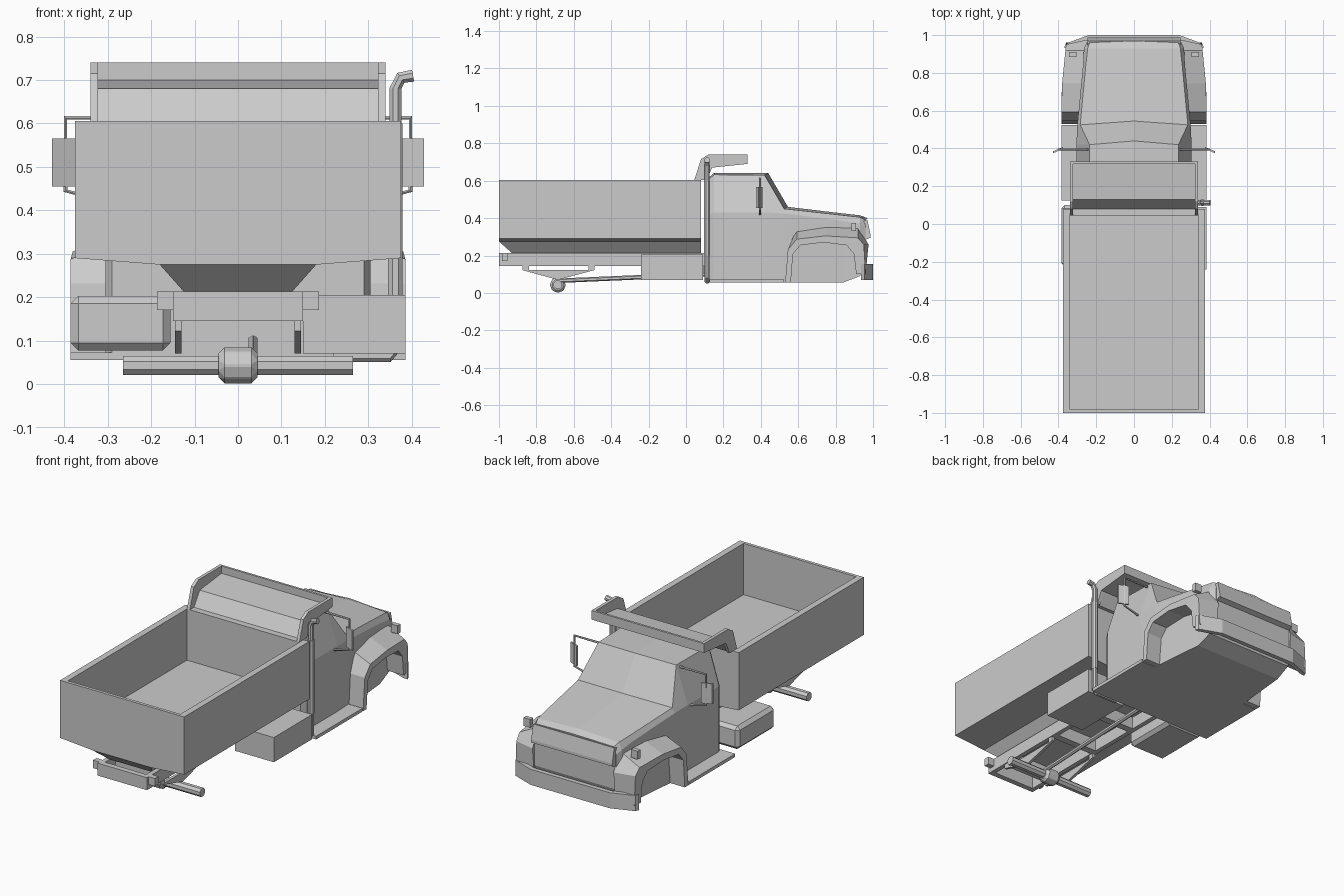
import bpy, bmesh
from math import sin, cos, pi
from mathutils import Vector

default_object = bpy.data.objects.get("Cube")
if default_object:
    bpy.data.objects.remove(default_object, do_unlink=True)

grey = bpy.data.materials.new("plain_grey")
grey.use_nodes = True
shade = (.6, .6, .6, 1)
grey.diffuse_color = shade
grey.node_tree.nodes["Principled BSDF"].inputs["Base Color"].default_value = shade


def finish(name, bm, bevel=None, mirror=False):
    """Turn a bmesh into an object, with optional chamfers and a twin across x."""
    bmesh.ops.recalc_face_normals(bm, faces=bm.faces)
    mesh = bpy.data.meshes.new(name)
    bm.to_mesh(mesh)
    bm.free()
    mesh.materials.append(grey)
    part = bpy.data.objects.new(name, mesh)
    bpy.context.scene.collection.objects.link(part)
    if bevel:
        chamfer = part.modifiers.new("Chamfer", "BEVEL")
        chamfer.width = bevel
        chamfer.segments = 1
    if mirror:
        part.modifiers.new("Twin", "MIRROR")
    return part


def loft(name, rings, **options):
    """Skin closed rings of equal length and cap both ends."""
    bm = bmesh.new()
    rows = [[bm.verts.new(point) for point in ring] for ring in rings]
    for lower, upper in zip(rows, rows[1:]):
        for i in range(len(lower)):
            bm.faces.new((lower[i - 1], lower[i], upper[i], upper[i - 1]))
    bm.faces.new(rows[0])
    bm.faces.new(rows[-1])
    return finish(name, bm, **options)


def rectangle(left, right, back, front, z):
    return [(left, back, z), (right, back, z), (right, front, z), (left, front, z)]


def block(name, x, y, z, **options):
    return loft(name, [rectangle(*x, *y, height) for height in z], **options)


def side_plate(name, outline, x, **options):
    """Extrude a (y, z) outline across x."""
    return loft(name, [[(across, *point) for point in outline] for across in x], **options)


def tube(name, path, radius, sides=8, **options):
    """Round bar of constant radius along a path."""
    path = [Vector(point) for point in path]
    rings = []
    for i, point in enumerate(path):
        before, after = path[max(i - 1, 0)], path[min(i + 1, len(path) - 1)]
        turn = Vector((0, 0, 1)).rotation_difference(after - before)
        angles = [2 * pi * (k + .5) / sides for k in range(sides)]
        rings.append([point + turn @ Vector((cos(a), sin(a), 0)) * radius for a in angles])
    return loft(name, rings, **options)


def both(half):
    return (-half, half)


# Dump box: open shell, shallow belly and tapered trough
rear, box_end, box_half = -1, .08, .375
rim, floor, wall = .605, .29, .035
belly_half, belly, trough_half, trough = .18, .275, .125, .213


def box_ring(half, z, inset_back=0, inset_front=0):
    return rectangle(-half, half, rear + inset_back, box_end - inset_front, z)


base = box_ring(box_half, floor)
belly_ring = box_ring(belly_half, belly)
loft("dump_box", [base, box_ring(box_half, rim),
                  box_ring(box_half - wall, rim, wall / 2, wall),
                  box_ring(box_half - wall, floor + wall, wall / 2, wall)])
loft("box_belly", [base, belly_ring])
loft("box_trough", [belly_ring, box_ring(trough_half, trough, inset_back=2 * wall)])

# Cab guard: sloping panel, visor with raised lip, and side cheeks
guard_half, guard_top, guard_end, visor = .34, .74, .33, .69
lip = guard_end - .012
side_plate("guard_panel", [(box_end, rim), (.13, .68), (lip, .7), (lip, guard_top),
                           (guard_end, guard_top), (guard_end, visor), (.14, .67), (.1, rim)],
           both(guard_half))
side_plate("guard_cheeks", [(.045, rim), (box_end, .715), (.12, guard_top), (guard_end, guard_top),
                            (guard_end, visor), (.14, .67), (.11, rim)],
           (guard_half - wall / 2, guard_half), mirror=True)


# Cab and hood: each section has a sill, a belt and a crowned top
def cab_section(y, sill, half, belt, top_half, top, bow=0):
    crown = (0, y + bow, top + .01)
    right = [(half, y, sill), (half, y, belt), (top_half, y, top)]
    left = [(-x, *rest) for x, *rest in reversed(right)]
    return right + [crown] + left


under, cab_half, cab_back, cowl = .055, .305, .125, .525
loft("cab_and_hood", [
    cab_section(cab_back, under, .29, .42, .23, .61),
    cab_section(.15, under, cab_half, .43, .24, .632),
    cab_section(.42, under, cab_half, .43, .235, .63, bow=.02),
    cab_section(cowl, under, .3, .425, .285, .45, bow=.02),
    cab_section(.84, under, .27, .385, .255, .415),
    cab_section(.93, .09, .265, .37, .245, .405),
    cab_section(.96, .16, .25, .35, .235, .39, bow=.01)])

# Upper nose panel with the grille tucked in beneath it
side_plate("nose_panel", [(.9, .37), (.97, .39), (.987, .31), (.987, .295), (.96, .285),
                          (.95, .16), (.9, .16)], both(.245))


# Fenders: rounded-square arches, tapered forward and raised toward the hood
def arch(middle, reach, height, front_power):
    points = []
    for step in range(7):
        across, up = cos(pi * step / 6), sin(pi * step / 6)
        power = front_power if across > 0 else .5
        y = middle + reach * abs(across) ** power * (1 if across > 0 else -1)
        z = under + height * max(up, 0) ** power
        points.append((y, max(z, .1) if across > 0 else z))
    return points


outer_arch = arch(.745, .215, .25, front_power=.3)
wheel_arch = arch(.735, .175, .215, front_power=.5)[::-1]
flank = .385


def fender_outside(y, z):
    return (flank - max(0, y - .7) / 10, y, z)


def fender_inside(y, z):
    rise = .06 if z > .28 else 0
    push = .025 if y > .92 and z > .2 else 0
    return (.245, y + push, z + rise)


loft("fenders", [[fender_inside(*p) for p in outer_arch] + [fender_inside(y, min(z, .275)) for y, z in wheel_arch],
                 [fender_outside(*p) for p in outer_arch + wheel_arch]], mirror=True)
block("marker_lights", (.305, .345), (.885, .91), (.33, .375), mirror=True)
block("steps", (.28, flank), (cab_back, cowl), (under, under + .018), mirror=True)

# Front bumper wrapping round the corners
bumper_half = [(.24, 1), (.362, .955), (.37, .935), (.35, .935), (.235, .975)]
bumper = bumper_half + [(-x, y) for x, y in reversed(bumper_half)]
loft("front_bumper", [[(*point, z) for point in bumper] for z in (.07, .155)])

# Mirrors and their bent brackets
mirror_y, arm_x = .395, .397
mirror_plate = [(.375, .398), (.428, .375), (.428, .385), (.375, .408)]
loft("mirrors", [[(*point, z) for point in mirror_plate] for z in (.455, .565)], mirror=True)
arm = [(.23, .613), (arm_x, .613), (arm_x, .445), (.3, .42)]
tube("mirror_arms", [(x, mirror_y, z) for x, z in arm], .006, sides=6, mirror=True)

# Chassis rails, cross pieces and rear plate
rail_low, rail_x = .145, (.125, .15)
block("chassis_rails", rail_x, (rear, .15), (rail_low, trough), mirror=True)
block("rear_stops", (.15, .187), (rear + .015, rear + .045), (.17, trough), mirror=True)
block("rear_plate", both(rail_x[1]), (rear, rear + .03), (rail_low, trough))
for y in (-.88, -.5, -.2):
    block("crossmember", both(rail_x[0]), (y, y + .04), (rail_low, trough))

# Leaf springs hang below the rails with a gap above
axle_y, axle_z = -.685, .043
spring_top, spring_gap = rail_low, .122
side_plate("leaf_springs", [(-.875, spring_top), (-.875, spring_gap), (axle_y, .07),
                            (-.49, spring_gap), (-.49, spring_top), (-.52, spring_top),
                            (-.52, spring_gap), (-.84, spring_gap), (-.84, spring_top)],
           (.13, rail_low), mirror=True)

# Rear axle, differential and drive shaft
tube("rear_axle", [(x, axle_y, axle_z) for x in both(.265)], .024)
tube("differential", [(x, axle_y, axle_z) for x in both(.045)], .045, bevel=.014)
shaft_x = .035
tube("drive_shaft", [(shaft_x, axle_y, .065), (shaft_x, cab_back, .1)], .012, sides=6)

# Fuel tank and battery box
block("fuel_tank", (-flank, -.155), (-.225, .1), (.077, .203), bevel=.018)
block("battery_box", (.15, flank), (-.24, .09), (.07, .205))

# Exhaust stack with an outward tip
stack_x, stack_y = .362, .113
stack = [(.22, .065), (.35, .065), (stack_x, .08), (stack_x, .68), (.375, .705), (.403, .71)]
tube("exhaust_stack", [(x, stack_y, z) for x, z in stack], .015)
tube("exhaust_muffler", [(stack_x, stack_y, z) for z in (.2, .6)], .018)
